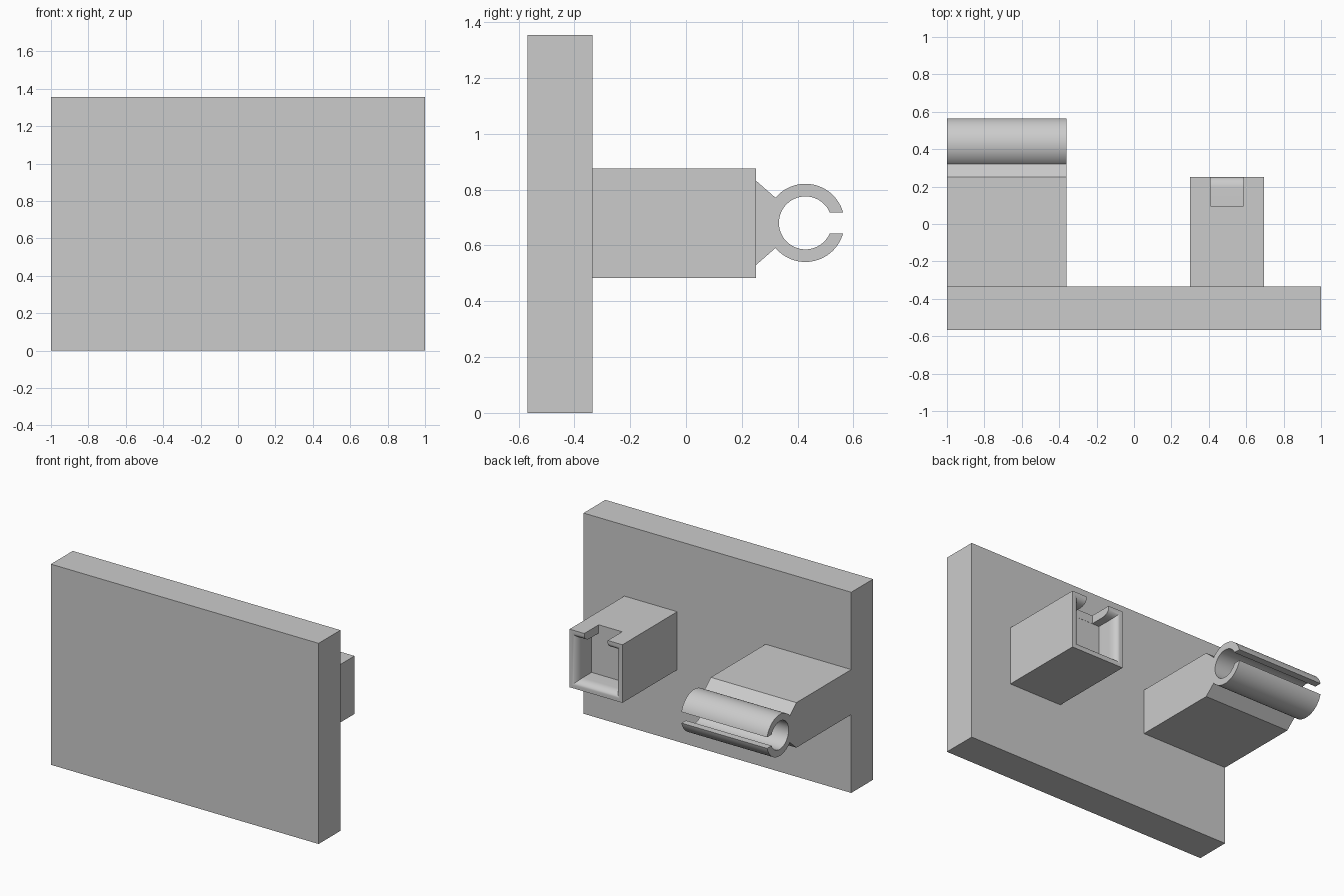
import bpy, bmesh, math
from mathutils import Vector

cube = bpy.data.objects.get("Cube")
if cube:
    bpy.data.objects.remove(cube, do_unlink=True)

GREY = (0.6, 0.6, 0.6, 1.0)
grey = bpy.data.materials.new("plain_grey")
grey.use_nodes = True
grey.diffuse_color = GREY
grey.node_tree.nodes["Principled BSDF"].inputs["Base Color"].default_value = GREY


def make(name, bm):
    bmesh.ops.recalc_face_normals(bm, faces=bm.faces)
    mesh = bpy.data.meshes.new(name)
    bm.to_mesh(mesh)
    bm.free()
    mesh.materials.append(grey)
    obj = bpy.data.objects.new(name, mesh)
    bpy.context.collection.objects.link(obj)
    return obj


def loft(name, rings):
    """Skin a list of closed rings and cap both ends."""
    bm = bmesh.new()
    loops = [[bm.verts.new(p) for p in ring] for ring in rings]
    for a, b in zip(loops, loops[1:]):
        for i in range(len(a)):
            j = (i + 1) % len(a)
            bm.faces.new((a[i], a[j], b[j], b[i]))
    bm.faces.new(loops[0])
    bm.faces.new(loops[-1])
    return make(name, bm)


def rect(x0, x1, z0, z1, y, inset=0):
    x0, x1, z0, z1 = x0 + inset, x1 - inset, z0 + inset, z1 - inset
    return [(x0, y, z0), (x1, y, z0), (x1, y, z1), (x0, y, z1)]


def box(name, x0, x1, y0, y1, z0, z1):
    return loft(name, [rect(x0, x1, z0, z1, y) for y in (y0, y1)])


def activate(obj):
    bpy.ops.object.select_all(action='DESELECT')
    obj.select_set(True)
    bpy.context.view_layer.objects.active = obj


def cut(obj, cutter):
    mod = obj.modifiers.new("cut", 'BOOLEAN')
    mod.operation, mod.solver, mod.object = 'DIFFERENCE', 'EXACT', cutter
    activate(obj)
    bpy.ops.object.modifier_apply(modifier=mod.name)
    bpy.data.objects.remove(cutter, do_unlink=True)


def smooth(obj):
    activate(obj)
    bpy.ops.object.shade_smooth_by_angle(angle=math.radians(30))


# Back plate
WALL = -0.335
box("plate", -1, 1, -0.568, WALL, 0, 1.355)

# Socket block: flared pocket open at the back, with a slot through the top
sides = (0.3, 0.695, 0.484, 0.876)
END, DEEP = 0.25, 0.095
socket = box("socket_block", *sides[:2], WALL, END, *sides[2:])
RIM, WALL_T, FLARE, STEPS = 0.018, 0.056, 0.06, 8
rings = [rect(*sides, END + 0.02, RIM)]
for i in range(STEPS + 1):
    t = i / STEPS * math.pi / 2
    rings.append(rect(*sides, END - FLARE * (1 - math.cos(t)),
                      RIM + (WALL_T - RIM) * math.sin(t)))
rings.append(rect(*sides, DEEP, WALL_T))
cut(socket, loft("pocket_cutter", rings))
cut(socket, box("slot_cutter", 0.41, 0.585, DEEP + 0.001, END + 0.05, 0.7, 0.95))
smooth(socket)

# Clip arm: block, tapered neck and open ring drawn as one side profile
CY, CZ, R_OUT, R_IN, GAP, N = 0.428, 0.681, 0.14, 0.095, 0.0375, 40
neck = math.radians(140)


def arc(radius, a0, a1):
    return [(CY + radius * math.cos(a0 + (a1 - a0) * i / N),
             CZ + radius * math.sin(a0 + (a1 - a0) * i / N)) for i in range(N + 1)]


out_lip, in_lip = math.asin(GAP / R_OUT), math.asin(GAP / R_IN)
HALF = 0.152
profile = [(WALL, CZ - HALF), (WALL, CZ + HALF), (END, CZ + HALF)]
profile += arc(R_OUT, neck, out_lip)
profile += arc(R_IN, in_lip, 2 * math.pi - in_lip)
profile += arc(R_OUT, 2 * math.pi - out_lip, 2 * math.pi - neck)
profile += [(END, CZ - HALF)]
clip = loft("clip_arm", [[(x, y, z) for y, z in profile] for x in (-1, -0.36)])
smooth(clip)
